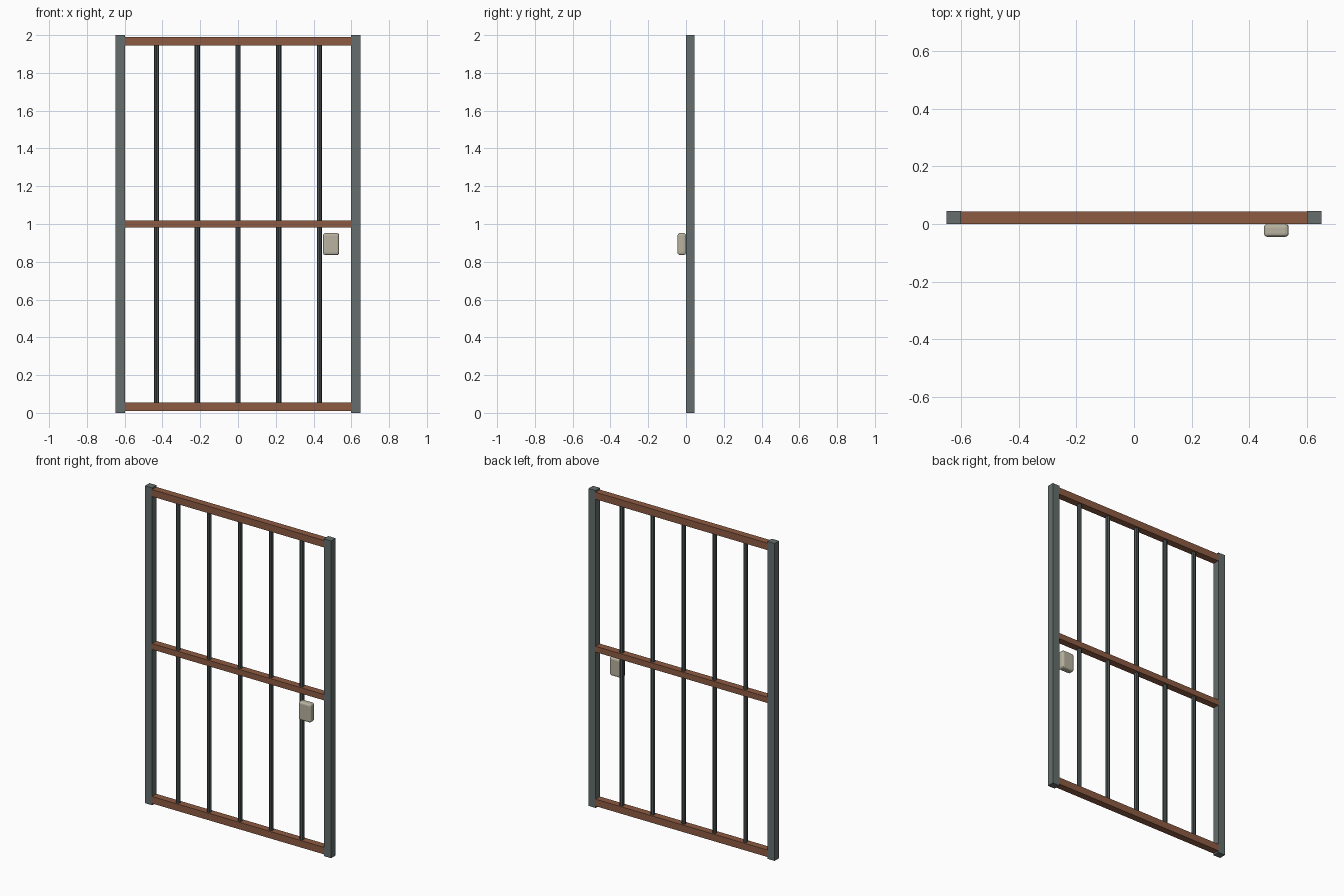
import bpy
import bmesh
from mathutils import Matrix

if "Cube" in bpy.data.objects:
    bpy.data.objects.remove(bpy.data.objects["Cube"])

DEPTH = 0.0445      # frame thickness, its front face lies on y = 0
MID = DEPTH / 2


def material(name, rgb):
    m = bpy.data.materials.new(name)
    m.diffuse_color = (*rgb, 1)
    m.use_nodes = True
    m.node_tree.nodes["Principled BSDF"].inputs["Base Color"].default_value = m.diffuse_color
    return m


post_paint = material("grey_paint", (0.13, 0.155, 0.15))
bar_paint = material("dark_grey_paint", (0.075, 0.09, 0.092))
rust = material("rust_brown", (0.27, 0.105, 0.055))
beige = material("beige_metal", (0.48, 0.45, 0.35))


def add(name, bm, loc, mat):
    mesh = bpy.data.meshes.new(name)
    bm.to_mesh(mesh)
    bm.free()
    mesh.materials.append(mat)
    obj = bpy.data.objects.new(name, mesh)
    obj.location = loc
    bpy.context.collection.objects.link(obj)
    return obj


def box(name, size, loc, mat):
    bm = bmesh.new()
    bmesh.ops.create_cube(bm, size=1, matrix=Matrix.Diagonal((*size, 1)))
    return add(name, bm, loc, mat)


def rod(name, radius, height, loc, mat, sides=8):
    bm = bmesh.new()
    bmesh.ops.create_cone(bm, cap_ends=True, segments=sides,
                          radius1=radius, radius2=radius, depth=height)
    return add(name, bm, loc, mat)


# Side posts
for side, x in (("left", -0.624), ("right", 0.624)):
    box(side + "_post", (0.05, DEPTH, 2), (x, MID, 1), post_paint)

# Horizontal rails, ends let into the posts
for name, z, h in (("bottom", 0.033, 0.044), ("middle", 1.0, 0.037), ("top", 1.967, 0.044)):
    box(name + "_rail", (1.294, DEPTH - 0.001, h), (0, MID, z), rust)

# Vertical bars
for i in range(-2, 3):
    rod(f"bar_{i + 3}", 0.0135, 1.92, (i * 0.2155, MID, 1), bar_paint)

# Rounded lock case on the front
lock = box("lock_case", (0.086, DEPTH, 0.116), (0.493, -MID, 0.894), beige)
bevel = lock.modifiers.new("rounding", "BEVEL")
bevel.width = 0.012
bevel.segments = 3
